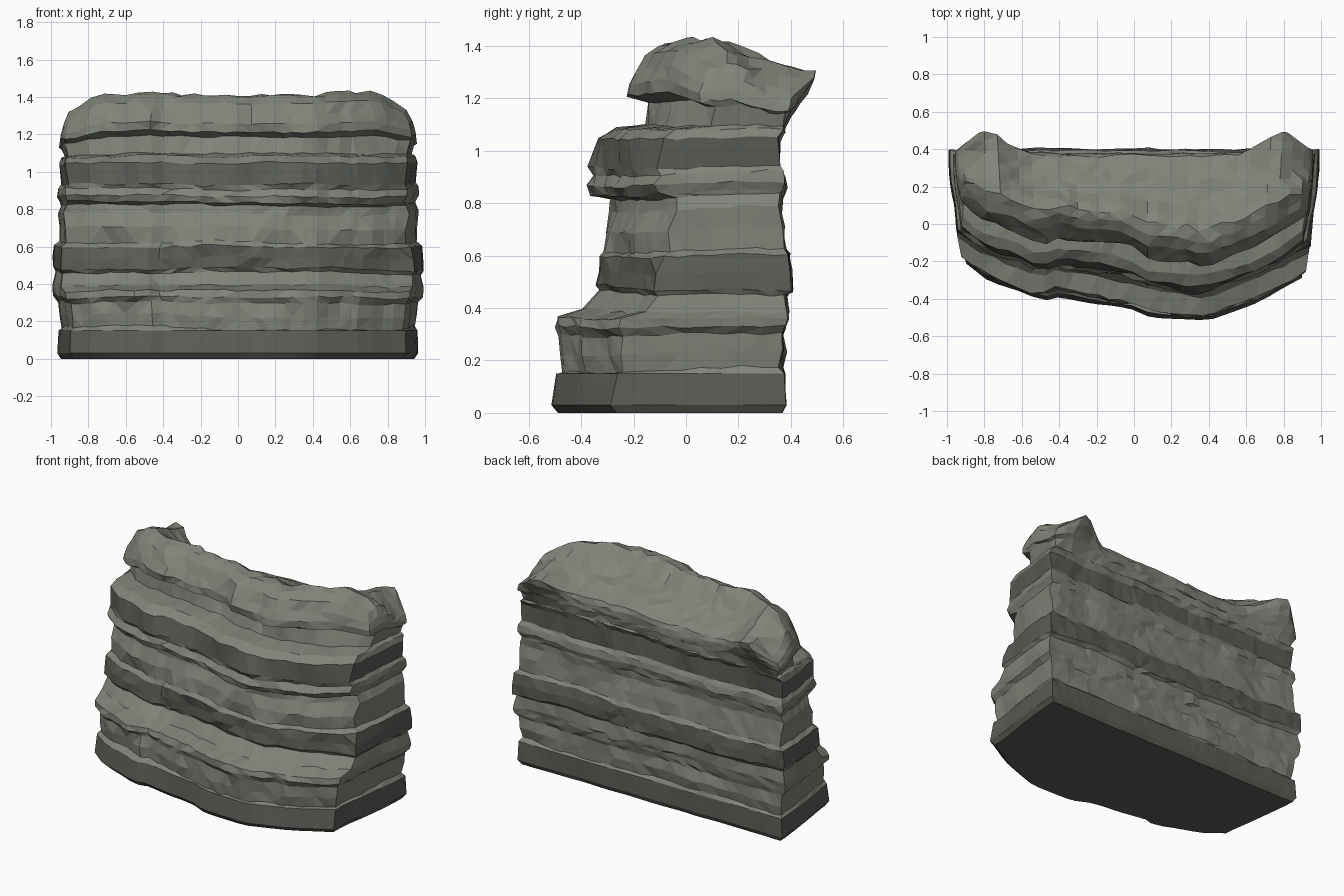
import bpy, bmesh, math, random
from mathutils import Vector, noise

if "Cube" in bpy.data.objects:
    bpy.data.objects.remove(bpy.data.objects["Cube"])

random.seed(4)
NX, NY = 30, 8          # columns across the width, and along the depth

# strata profile: height, front y, back y, half width, dark band starts here
LAYERS = [
    (0.00, -.495, .365, .945, 1), (0.03, -.52, .38, .965, 1), (0.15, -.50, .375, .96, 0),
    (0.165, -.475, .36, .945, 0), (0.23, -.48, .37, .955, 0), (0.30, -.48, .365, .96, 0),
    (0.33, -.495, .375, .985, 0), (0.365, -.485, .38, .99, 0), (0.39, -.39, .385, .99, 0),
    (0.46, -.325, .38, .98, 0), (0.48, -.34, .40, .995, 1), (0.54, -.335, .40, .995, 1),
    (0.60, -.33, .39, .985, 0), (0.62, -.31, .375, .955, 0), (0.70, -.31, .365, .955, 0),
    (0.77, -.28, .355, .965, 0), (0.815, -.275, .36, .945, 0), (0.83, -.35, .365, .95, 0),
    (0.865, -.37, .375, .965, 0), (0.905, -.345, .37, .96, 0), (0.93, -.36, .355, .945, 1),
    (1.05, -.34, .35, .96, 0), (1.085, -.285, .37, .95, 0), (1.10, -.165, .365, .93, 0),
    (1.19, -.145, .37, .945, 0), (1.215, -.225, .375, .96, 0), (1.26, -.225, .375, .955, 0),
    (1.31, -.195, .375, .94, 0), (1.37, -.165, .365, .91, 0)]

# how far the front falls back from its foremost point, across x
FRONT = [(-1, .31), (-.87, .22), (-.54, .11), (-.45, .13), (-.22, .09), (0, .06), (.1, .02),
         (.44, 0), (.76, .11), (1, .235)]


def lerp_table(table, x):
    for (a, fa), (b, fb) in zip(table, table[1:]):
        if x <= b:
            return fa + (fb - fa) * (x - a) / (b - a)
    return table[-1][1]


def smooth(a, b, x):
    t = max(0, min(1, (x - a) / (b - a)))
    return t * t * (3 - 2 * t)


US = [-1 + 2 * i / NX for i in range(NX + 1)]
US = [u + (random.uniform(-.018, .018) if abs(u) < .99 else 0) for u in US]
# grid cells around the border: front, right, back, left
RING = ([(i, 0) for i in range(NX)] + [(NX, j) for j in range(NY)] +
        [(i, NY) for i in range(NX, 0, -1)] + [(0, j) for j in range(NY, 0, -1)])


def horn(u, v):
    # raised, backward-leaning rear corners with a gentler inner slope
    d = abs(u) - .87
    return math.exp(-(d / (.09 if d > 0 else .16)) ** 2) * smooth(.6, 1, v)


def place(u, v, layer):
    z, front, back, half, _ = layer
    up = smooth(1.08, 1.37, z)
    high = smooth(.7, 1.2, z)
    yf = front + lerp_table(FRONT, u) + .04 * high * math.exp(-((u + .2) / .4) ** 2) + .03 * high * abs(u) ** 4
    y = yf + (back - yf) * v
    x = u * half * (.93 + .07 * smooth(-.3, .38, y))
    # the upper strata sink to the rear and to the ends
    if z > 1.08:
        k = 1 - .52 * smooth(.3, 1, v) - .22 * smooth(.8, 1, abs(u)) * (1 - .9 * v)
        z = 1.08 + (z - 1.08) * k
        y += .13 * up * horn(u, v)
        z += .10 * up * horn(u, v)
    # weathering: broad waves, then fine chips
    p = Vector((x, y, z))
    if z > .16:
        z += .022 * noise.noise(Vector((x * 2, y * 2, z * 3)))
    amp = .01 if z < .16 else .028 - .012 * v
    x += amp * .6 * noise.noise(p * 5 + Vector((7, 0, 0))) * abs(u) ** 6
    y += amp * noise.noise(Vector((x * 5, y * 5, z * 7))) * abs(1 - 2 * v) ** .5
    if layer[0] > .16:
        y += random.uniform(-.008, .008) * (1 - .4 * v)
        z += random.uniform(-.006, .006)
    return x, y, z


bm = bmesh.new()

# stacked strata walls
rings = [[bm.verts.new(place(US[i], j / NY, L)) for i, j in RING] for L in LAYERS]
n = len(RING)
for k in range(len(rings) - 1):
    lo, hi = rings[k], rings[k + 1]
    for a in range(n):
        b = (a + 1) % n
        f = bm.faces.new((lo[a], lo[b], hi[b], hi[a]))
        f.material_index = LAYERS[k][4]

# flat underside
f = bm.faces.new(list(reversed(rings[0])))
f.material_index = 1

# rolling crown, sloping from the front ridge down to the rear edge
grid = dict(zip(RING, rings[-1]))
for i in range(1, NX):
    for j in range(1, NY):
        v = j / NY
        u = abs(US[i])
        p = grid[i, 0].co.lerp(grid[i, NY].co, v)
        # near the ends, follow the side rim rather than the front-to-back line
        side = grid[NX if US[i] > 0 else 0, j].co
        t = smooth(.8, 1, u) * .5
        p.z += (side.z - p.z) * t
        ridge = (.07 + .03 * noise.noise(Vector((p.x * 4, 3, 0)))) * math.exp(-((v - .25) / .2) ** 2)
        p.z += ridge * (.3 + .7 * (1 - smooth(.7, 1, u))) + .02 * math.sin(math.pi * v)
        p.z += random.uniform(-.01, .01)
        p.y += random.uniform(-.012, .012)
        grid[i, j] = bm.verts.new(p)
for i in range(NX):
    for j in range(NY):
        bm.faces.new((grid[i, j], grid[i + 1, j], grid[i + 1, j + 1], grid[i, j + 1]))

# facet the rock, keeping the underside whole
walls = [f for f in bm.faces if len(f.verts) == 4]
bmesh.ops.triangulate(bm, faces=walls, quad_method='SHORT_EDGE')
bmesh.ops.recalc_face_normals(bm, faces=bm.faces[:])

mesh = bpy.data.meshes.new("layered_cliff")
bm.to_mesh(mesh)
bm.free()
for name, col in (("grey_green_stone", (.215, .23, .19, 1)), ("dark_stone", (.105, .11, .095, 1))):
    m = bpy.data.materials.new(name)
    m.diffuse_color = col
    m.use_nodes = True
    m.node_tree.nodes["Principled BSDF"].inputs["Base Color"].default_value = m.diffuse_color
    mesh.materials.append(m)
cliff = bpy.data.objects.new("layered_cliff", mesh)
bpy.context.collection.objects.link(cliff)
